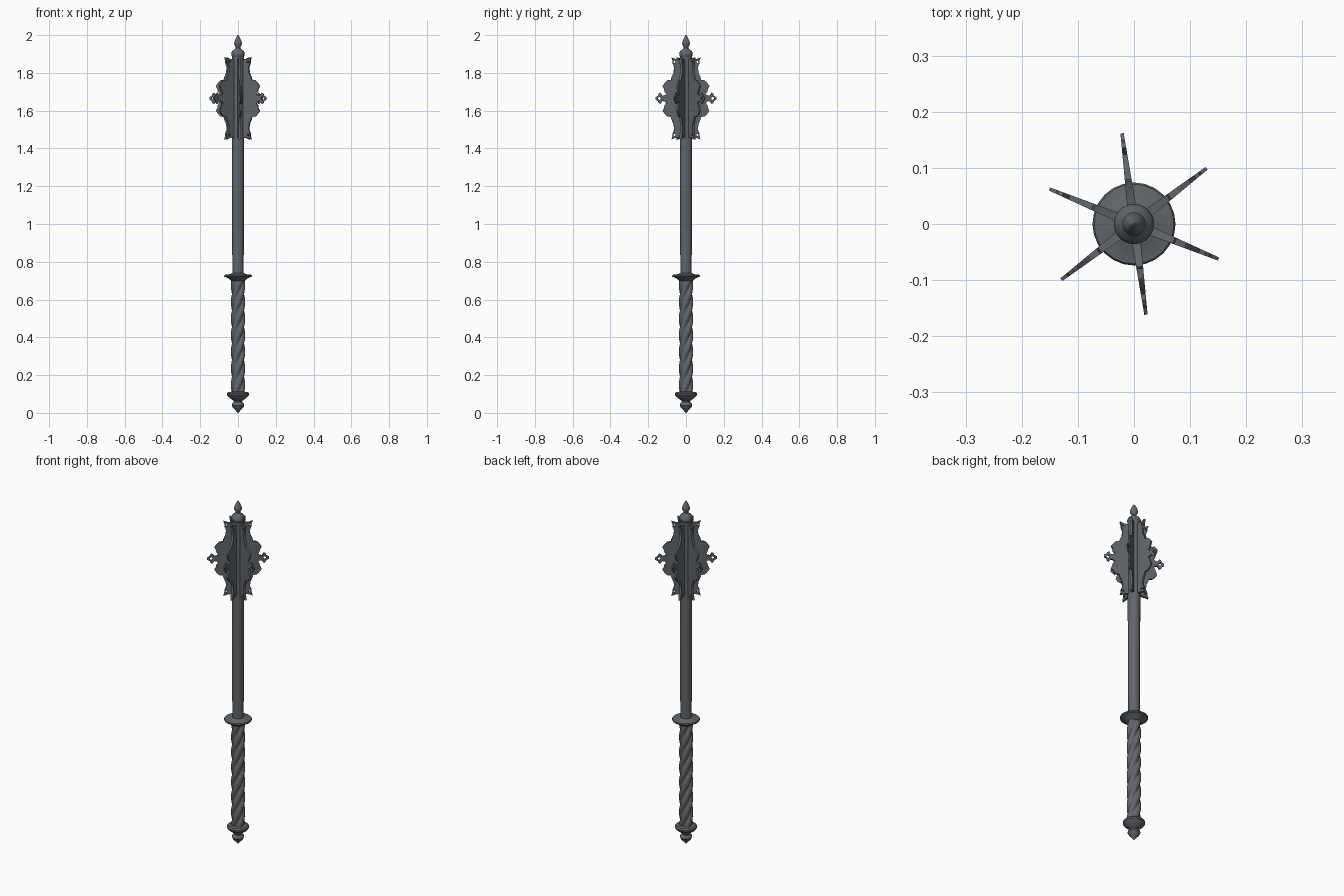
import bpy, bmesh, math
from mathutils import Matrix

if "Cube" in bpy.data.objects:
    bpy.data.objects.remove(bpy.data.objects["Cube"])

steel = bpy.data.materials.new("dark_steel")
steel.diffuse_color = (0.12, 0.132, 0.145, 1)
steel.use_nodes = True
steel.node_tree.nodes["Principled BSDF"].inputs["Base Color"].default_value = steel.diffuse_color


def finish(name, me, angle=35):
    ob = bpy.data.objects.new(name, me)
    bpy.context.collection.objects.link(ob)
    me.materials.clear()
    me.materials.append(steel)
    bpy.ops.object.select_all(action='DESELECT')
    ob.select_set(True)
    bpy.context.view_layer.objects.active = ob
    bpy.ops.object.shade_smooth_by_angle(angle=math.radians(angle))
    return ob


def loft(name, rings, n, radius=lambda a, r, z: r, angle=35):
    """Stack closed rings (r, z) upward; radius() may modulate by angle."""
    bm = bmesh.new()
    loops = []
    for r, z in rings:
        ring = []
        for i in range(n):
            a = 2 * math.pi * i / n
            q = radius(a, r, z)
            ring.append(bm.verts.new((q * math.cos(a), q * math.sin(a), z)))
        loops.append(ring)
    for lo, hi in zip(loops, loops[1:]):
        for i in range(n):
            j = (i + 1) % n
            bm.faces.new((lo[i], lo[j], hi[j], hi[i]))
    bm.faces.new(loops[0][::-1])
    bm.faces.new(loops[-1])
    me = bpy.data.meshes.new(name)
    bm.to_mesh(me)
    bm.free()
    return finish(name, me, angle)


# pommel: pointed bulb and collar
loft("pommel", [(0.003, 0), (0.012, 0.012), (0.026, 0.026), (0.033, 0.04), (0.031, 0.048),
                (0.022, 0.057), (0.022, 0.063), (0.034, 0.072), (0.05, 0.084), (0.058, 0.094),
                (0.058, 0.103), (0.052, 0.11), (0.03, 0.113)], 24)

# twisted four-strand grip
Z0, Z1, PITCH = 0.105, 0.705, 0.35
def strand(a, r, z):
    t = a - 2 * math.pi * (z - Z0) / PITCH
    return 0.025 + 0.0125 * abs(math.sin(2 * t)) ** 0.7
loft("twisted_grip", [(0.03, Z0 + (Z1 - Z0) * i / 90) for i in range(91)], 48, strand, 60)

# hand guard disc
loft("guard", [(0.034, 0.698), (0.04, 0.702), (0.052, 0.713), (0.072, 0.721), (0.074, 0.726),
               (0.071, 0.731), (0.04, 0.735), (0.032, 0.74)], 24)

# shaft and socket under the flanges
loft("shaft", [(0.03, 0.73), (0.033, 1.45), (0.033, 1.885)], 20)

# finial on top
loft("finial", [(0.028, 1.88), (0.035, 1.893), (0.036, 1.902), (0.031, 1.915), (0.018, 1.925),
                (0.013, 1.932), (0.014, 1.938), (0.02, 1.95), (0.021, 1.958), (0.017, 1.972),
                (0.009, 1.988), (0.002, 2.0)], 20)

# flange outline: upper half (radius, height above middle), mirrored below
MID = 1.665
half = [(0.025, 0.205), (0.06, 0.21), (0.077, 0.217), (0.071, 0.198), (0.071, 0.185),
        (0.063, 0.165), (0.066, 0.135), (0.077, 0.112), (0.08, 0.098), (0.098, 0.096),
        (0.108, 0.088), (0.125, 0.066), (0.117, 0.05), (0.114, 0.036), (0.104, 0.024),
        (0.114, 0.016), (0.126, 0.014), (0.137, 0.03), (0.146, 0.024), (0.15, 0.013), (0.163, 0.006)]
outline = half + [(r, -z) for r, z in half[::-1]]


def circle(r, z, rad, n=10):
    return [(r + rad * math.cos(2 * math.pi * i / n), z + rad * math.sin(2 * math.pi * i / n))
            for i in range(n)]


cu = bpy.data.curves.new("flange_outline", 'CURVE')
cu.dimensions = '2D'
cu.fill_mode = 'BOTH'
cu.extrude = 0.5
for pts in (outline, circle(0.142, 0, 0.008), circle(0.061, 0.193, 0.006), circle(0.061, -0.193, 0.006)):
    sp = cu.splines.new('POLY')
    sp.points.add(len(pts) - 1)
    for p, (x, y) in zip(sp.points, pts):
        p.co = (x, y, 0, 1)
    sp.use_cyclic_u = True
src = bpy.data.objects.new("flange_source", cu)
bpy.context.collection.objects.link(src)
base = bpy.data.meshes.new_from_object(src.evaluated_get(bpy.context.evaluated_depsgraph_get()))
bpy.data.objects.remove(src)
bm = bmesh.new()
bm.from_mesh(base)
bmesh.ops.remove_doubles(bm, verts=bm.verts, dist=1e-5)
# blade is thicker at the shaft than at the tip
for v in bm.verts:
    v.co.z *= 2 * (0.008 - 0.005 * min(1, max(0, (v.co.x - 0.03) / 0.13)))
bmesh.ops.recalc_face_normals(bm, faces=bm.faces)
bm.to_mesh(base)
bm.free()

# six flanges around the head
for k in range(6):
    me = base.copy()
    me.transform(Matrix.Translation((0, 0, MID))
                 @ Matrix.Rotation(math.radians(37.5 + 60 * k), 4, 'Z')
                 @ Matrix.Rotation(math.pi / 2, 4, 'X'))
    finish("flange_%d" % (k + 1), me, 30)
